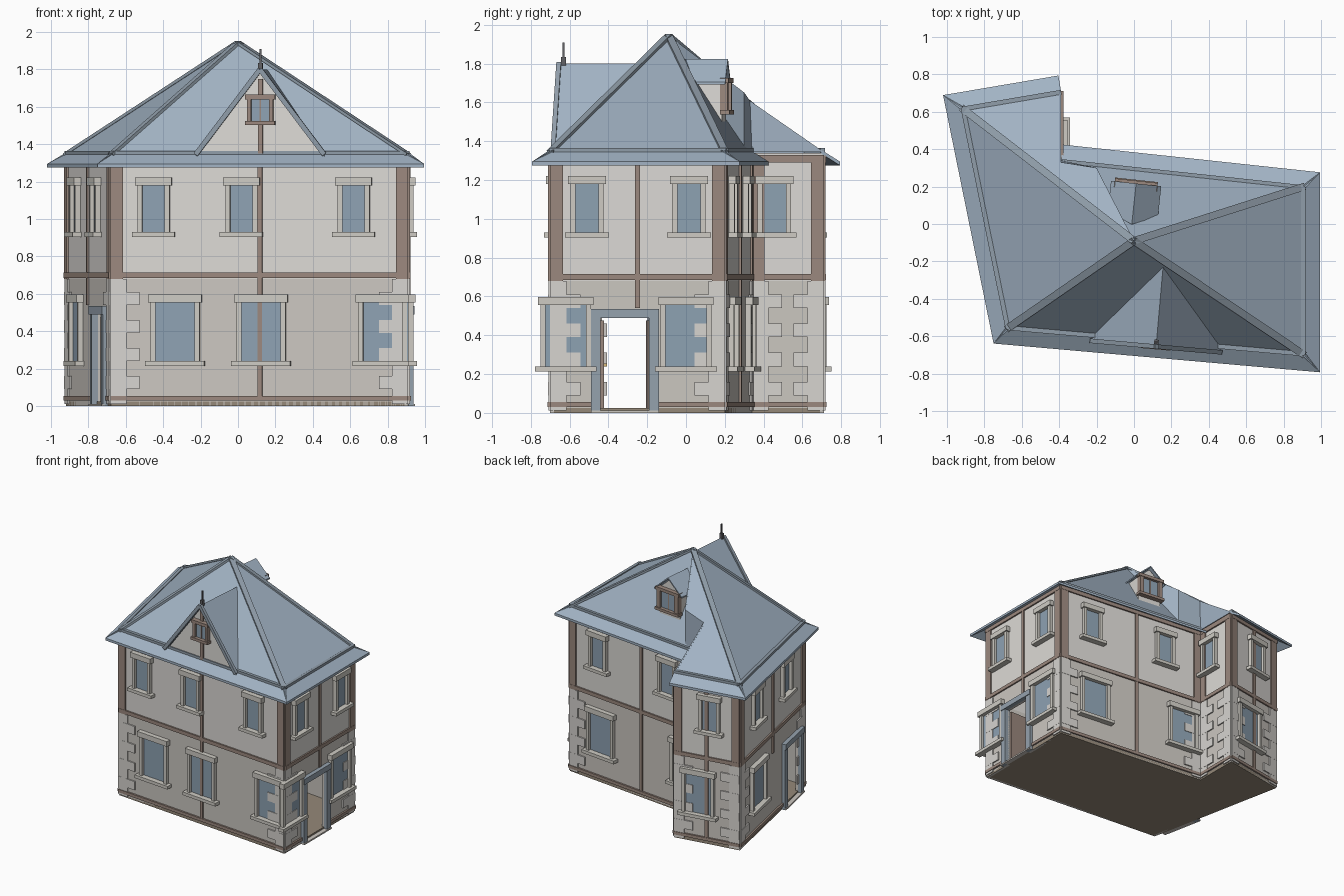
import bpy, bmesh
from mathutils import Vector as V

if "Cube" in bpy.data.objects:
    bpy.data.objects.remove(bpy.data.objects["Cube"])

COL = dict(stone=(.60, .57, .53), plaster=(.72, .70, .67), trim=(.62, .60, .55), quoin=(.68, .66, .63),
           wood=(.33, .25, .21), slate=(.36, .45, .55), glass=(.27, .36, .45), floor=(.30, .25, .19),
           ridge=(.28, .34, .40), door_paint=(.30, .36, .42), iron=(.12, .12, .13), brass=(.7, .5, .2))
parts = {}


def prism(part, mat, pts, off):
    """Extrude a polygon by an offset vector into a named part."""
    bm = parts.setdefault((part, mat), bmesh.new())
    off = V(off)
    a = [bm.verts.new(V(p)) for p in pts]
    b = [bm.verts.new(V(p) + off) for p in pts]
    bm.faces.new(a)
    bm.faces.new(b[::-1])
    for i in range(len(a)):
        j = (i + 1) % len(a)
        bm.faces.new((a[i], b[i], b[j], a[j]))


def bar(part, mat, p, q, w, h):
    """Rectangular rod from p to q."""
    p, q = V(p), V(q)
    d = (q - p).normalized()
    s = d.cross(V((0, 0, 1))).normalized() * w
    n = s.cross(d).normalized() * h
    prism(part, mat, [p - s - n, p + s - n, p + s + n, p - s + n], q - p)


class Wall:
    """Local frame of a wall: s along it, o outward, z up."""
    def __init__(self, a, b):
        self.a, d = V((*a, 0)), V((b[0] - a[0], b[1] - a[1], 0))
        self.len, self.u = d.length, d.normalized()
        self.n = V((self.u.y, -self.u.x, 0))

    def p(self, s, o, z):
        return self.a + self.u * s + self.n * o + V((0, 0, z))

    def box(self, part, mat, s0, s1, o0, o1, z0, z1):
        prism(part, mat, [self.p(s0, o0, z0), self.p(s1, o0, z0), self.p(s1, o1, z0), self.p(s0, o1, z0)],
              (0, 0, z1 - z0))

    def window(self, c, z0, z1, g, j, part="window_surround", mat="trim"):
        self.box("window_glass", "glass", c - g, c + g, -.01, .005, z0, z1)
        for k in (-1, 1):
            self.box(part, mat, *sorted((c + k * g, c + k * (g + j))), 0, .028, z0, z1)
        self.box(part, mat, c - g - j - .012, c + g + j + .012, 0, .038, z1, z1 + .042)
        self.box(part, mat, c - g - j - .028, c + g + j + .028, 0, .048, z0 - .026, z0)


foot = [(-.68, -.56), (.91, -.70), (.91, .20), (-.39, .34), (-.39, .71), (-.92, .62)]
walls = [Wall(foot[i], foot[(i + 1) % 6]) for i in range(6)]
front, right, back, inner, wing, left = walls
fx = lambda x: (x + .68) / front.u.x
ly = lambda y: (y - .62) / left.u.y

# Floor slab
prism("floor_slab", "floor", [(x, y, 0) for x, y in foot], (0, 0, .025))

# Walls, timbers and quoins
doors = {1: .385, 5: ly(-.315)}
mids = {0: fx(.117), 1: .45, 2: back.len * .54, 4: wing.len * .5, 5: left.len * .5}
DO, DH = .125, .49
for i, w in enumerate(walls):
    L = w.len
    w.box("upper_wall", "plaster", 0, L, -.02, 0, .68, 1.34)
    spans = [(0, L)]
    if i in doors:
        c = doors[i]
        spans = [(0, c - DO), (c + DO, L)]
        w.box("lower_wall", "stone", c - DO, c + DO, -.02, 0, DH, .68)
        # Door frame, open leaf, knob and step
        for k in (-1, 1):
            w.box("door_frame", "door_paint", *sorted((c + k * DO, c + k * (DO + .05))), -.02, .028, 0, DH)
        w.box("door_frame", "door_paint", c - DO - .05, c + DO + .05, -.02, .034, DH, DH + .045)
        w.box("door_leaf", "wood", c - DO, c - DO + .018, -.26, -.02, .025, .475)
        w.box("door_knob", "brass", c - DO + .018, c - DO + .032, -.235, -.22, .24, .255)
        w.box("door_step", "stone", c - DO - .05, c + DO + .05, -.02, .035, 0, .012)
    for s0, s1 in spans:
        w.box("lower_wall", "stone", s0, s1, -.02, 0, 0, .68)
        e0, e1 = s0 + (.05 if s0 else 0), s1 - (.05 if s1 < L else 0)
        w.box("base_beam", "wood", e0, e1, 0, .014, .03, .055)
    w.box("floor_beam", "wood", 0, L, 0, .012, .685, .715)
    w.box("top_beam", "wood", 0, L, 0, .012, 1.29, 1.33)
    for flip in (0, 1):
        def end(part, mat, wd, o, z0, z1):
            w.box(part, mat, L - wd if flip else 0, L if flip else wd, 0, o, z0, z1)
        end("corner_post", "wood", .065, .01, .68, 1.30)
        end("quoin", "quoin", .085, .009, .012, .68)
        for k in range(4):
            end("quoin", "quoin", .155, .010, .09 + .15 * k, .16 + .15 * k)
    if i in mids:
        z0 = .54 if i in doors else .05
        w.box("middle_post", "wood", mids[i] - .013, mids[i] + .013, 0, .011, z0, 1.29)

# Windows on both floors
upper = [(front, [fx(-.45), fx(.02), fx(.62)]), (right, [.19, .715]),
         (back, [back.len * .22, back.len * .74]), (inner, [.115]),
         (wing, [wing.len * .55]), (left, [left.len * .25, left.len * .70])]
lower = [(front, [fx(-.335), fx(.125), fx(.775)]), (right, [.08, .70]),
         (back, [back.len * .24, back.len * .87]), (wing, [wing.len * .38]), (left, [left.len * .27])]
for w, cs in upper:
    for c in cs:
        w.window(c, .93, 1.18, .06, .026)
for w, cs in lower:
    for c in cs:
        w.window(c, .24, .555, .105, .026)

# Main roof slopes
Z = 1.345
A, B, C, D, E, F = [V((x, y, Z)) for x, y in foot]
top = V((0, -.09, 1.945))
down = (0, 0, -.012)
for tri in ((A, B, top), (B, C, top), (C, D, top), (F, A, top)):
    prism("main_roof", "slate", tri, down)
# Wing roof plane and its upright sides
nrm = (F - E).cross(top - E)


def on_wing(x, y):
    return V((x, y, E.z - (nrm.x * (x - E.x) + nrm.y * (y - E.y)) / nrm.z))


K, M = on_wing(-.39, .33), on_wing(-.2, .30)
Mb = V((-.2, .30, Z))
prism("wing_roof", "slate", [E, F, top, M, K], down)
prism("wing_roof_side", "slate", [D, E, K], (-.01, 0, 0))
prism("wing_roof_side", "slate", [D, K, M, Mb], (0, -.01, 0))
prism("wing_roof_side", "slate", [Mb, M, top], (-.01, 0, 0))
for p in (A, B, C, F):
    bar("hip_cap", "ridge", p, top, .02, .008)


# Sloping eaves, mitred except beside the inner corner wall
def eave_corner(i, w, at_end):
    other = walls[(i + 1) % 6] if at_end else walls[i - 1]
    base = w.p(w.len if at_end else 0, 0, 0)
    if other is inner:
        return base + w.n * .085
    m = (w.n + other.n).normalized()
    return base + m * (.085 / m.dot(w.n))


for i, w in enumerate(walls):
    if w is inner:
        continue
    o0, o1 = eave_corner(i, w, False), eave_corner(i, w, True)
    i0, i1 = w.p(0, -.015, Z + .012), w.p(w.len, -.015, Z + .012)
    o0.z = o1.z = 1.295
    prism("eave", "slate", [i0, i1, o1, o0], (0, 0, -.02))
    bar("eave_flashing", "ridge", w.p(0, -.005, Z + .01), w.p(w.len, -.005, Z + .01), .012, .01)

# Front gable with roof, timber, window and finial
g = fx(.12)
fp = front.p
tip, rear = fp(g, .025, 1.80), fp(g, -.41, 1.80)
prism("gable_wall", "plaster", [fp(g - .33, 0, 1.345), fp(g + .33, 0, 1.345), fp(g, -.005, 1.785)], front.n * -.02)
for k in (-1, 1):
    foot_pt = fp(g + k * .345, .025, 1.345)
    prism("gable_roof", "slate", [foot_pt, tip, rear, fp(g + k * .345, 0, 1.345)], down)
    bar("gable_bargeboard", "ridge", foot_pt, tip, .012, .013)
front.box("gable_post", "wood", g - .013, g + .013, 0, .01, 1.35, 1.75)


def wood_window(w, c, o, z0, z1, g, j):
    w.box("attic_glass", "glass", c - g, c + g, o - .01, o + .012, z0, z1)
    w.box("attic_muntin", "wood", c - .005, c + .005, o, o + .016, z0, z1)
    for k in (-1, 1):
        w.box("attic_window_frame", "wood", *sorted((c + k * g, c + k * (g + j))), o - .01, o + .03, z0, z1)
    w.box("attic_window_frame", "wood", c - g - j - .01, c + g + j + .01, o - .01, o + .035, z1, z1 + .025)
    w.box("attic_window_frame", "wood", c - g - j - .01, c + g + j + .01, o - .01, o + .04, z0 - .022, z0)


wood_window(front, g, 0, 1.525, 1.64, .048, .022)
for r, z0, z1 in ((.012, 1.79, 1.835), (.005, 1.83, 1.91)):
    front.box("finial", "iron", g - r, g + r, -r, r, z0, z1)

# Rear dormer
c = .89 / abs(back.u.x)
bp = back.p
body = [(-.10, 1.50), (.10, 1.50), (.10, 1.71), (0, 1.80), (-.10, 1.71)]
prism("dormer_wall", "plaster", [bp(c + s, -.10, z) for s, z in body], back.n * -.2)
for k in (-1, 1):
    prism("dormer_roof", "slate", [bp(c, -.08, 1.825), bp(c, -.30, 1.825),
                                   bp(c + k * .135, -.24, 1.705), bp(c + k * .135, -.08, 1.705)], down)
wood_window(back, c, -.10, 1.56, 1.70, .07, .035)

# Turn collected geometry into objects
mats = {}
for name, rgb in COL.items():
    mats[name] = bpy.data.materials.new(name)
    mats[name].diffuse_color = (*rgb, 1)
for (name, mat), bm in parts.items():
    bmesh.ops.recalc_face_normals(bm, faces=bm.faces)
    me = bpy.data.meshes.new(name)
    bm.to_mesh(me)
    bm.free()
    me.materials.append(mats[mat])
    bpy.context.collection.objects.link(bpy.data.objects.new(name, me))

for m in bpy.data.materials:
    if m.users and not m.is_grease_pencil:
        m.use_nodes = True
        m.node_tree.nodes["Principled BSDF"].inputs["Base Color"].default_value = m.diffuse_color
